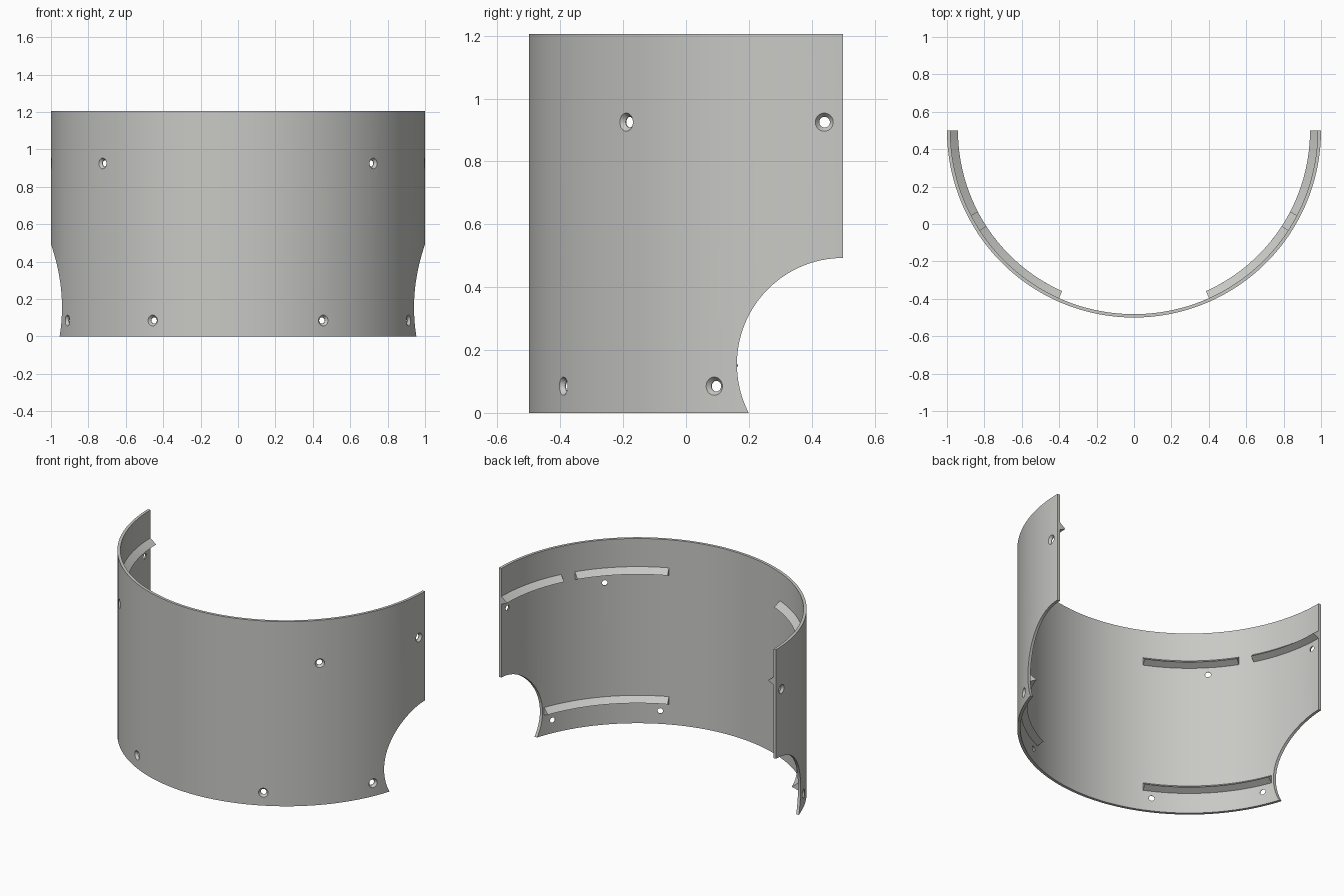
import bpy, bmesh, math
from mathutils import Vector, Matrix

if "Cube" in bpy.data.objects:
    bpy.data.objects.remove(bpy.data.objects["Cube"])

CY, R_OUT, R_IN, H = 0.5, 1.0, 0.982, 1.205   # arc centre y, radii, height

grey = bpy.data.materials.new("light_grey")
grey.diffuse_color = (0.58, 0.58, 0.56, 1)
grey.use_nodes = True
grey.node_tree.nodes["Principled BSDF"].inputs["Base Color"].default_value = grey.diffuse_color


def finish(name, bm, smooth=True):
    bmesh.ops.recalc_face_normals(bm, faces=bm.faces)
    me = bpy.data.meshes.new(name)
    bm.to_mesh(me)
    bm.free()
    ob = bpy.data.objects.new(name, me)
    bpy.context.collection.objects.link(ob)
    me.materials.append(grey)
    return ob


def smooth(ob):
    bpy.ops.object.select_all(action='DESELECT')
    ob.select_set(True)
    bpy.context.view_layer.objects.active = ob
    bpy.ops.object.shade_smooth_by_angle(angle=math.radians(25))


def radial(deg, side=1):
    """Outward direction; 0 is the side edge, 90 is the front."""
    a = math.radians(deg)
    return Vector((side * math.cos(a), -math.sin(a), 0))


def arc_sweep(name, profile, a0, a1, steps):
    """Sweep a (radius, z) profile about the shell axis."""
    bm = bmesh.new()
    rings = []
    for i in range(steps + 1):
        d = radial(a0 + (a1 - a0) * i / steps)
        rings.append([bm.verts.new((d.x * r, CY + d.y * r, z)) for r, z in profile])
    n = len(profile)
    for p, q in zip(rings, rings[1:]):
        for j in range(n):
            k = (j + 1) % n
            bm.faces.new((p[j], p[k], q[k], q[j]))
    bm.faces.new(rings[0])
    bm.faces.new(rings[-1][::-1])
    return finish(name, bm)


# Half-round shell
shell = arc_sweep("shell", [(R_IN, 0), (R_OUT, 0), (R_OUT, H), (R_IN, H)], 0, 180, 120)

# Cutter for the round notches at both lower rear corners
bm = bmesh.new()
bmesh.ops.create_cone(bm, cap_ends=True, segments=128, radius1=0.338, radius2=0.338, depth=3,
                      matrix=Matrix.Translation((0, 0.5, 0.155)) @ Matrix.Rotation(math.pi / 2, 4, 'Y'))
cutters = [finish("notch_cutter", bm)]

# Cutters for the countersunk screw holes (angle, height)
for side in (1, -1):
    for y, z in ((0.44, 0.925), (-0.19, 0.925), (0.09, 0.085), (-0.39, 0.085)):
        d = radial(math.degrees(math.asin(CY - y)), side)
        rot = d.to_track_quat('Z', 'Y').to_matrix().to_4x4()
        bm = bmesh.new()
        prof = [(0.017, 0.95), (0.017, 0.985), (0.029, 1.0), (0.037, 1.01)]
        rings = []
        for r, h in prof:
            rings.append([bm.verts.new(rot @ Vector((r * math.cos(t * math.tau / 32),
                                                     r * math.sin(t * math.tau / 32), h))
                                       + Vector((0, CY, z))) for t in range(32)])
        for p, q in zip(rings, rings[1:]):
            for j in range(32):
                k = (j + 1) % 32
                bm.faces.new((p[j], p[k], q[k], q[j]))
        bm.faces.new(rings[0][::-1])
        bm.faces.new(rings[-1])
        cutters.append(finish("screw_hole_cutter", bm))

# Cut the shell, then drop the cutters
bpy.context.view_layer.objects.active = shell
for c in cutters:
    m = shell.modifiers.new("cut", 'BOOLEAN')
    m.operation, m.solver, m.object = 'DIFFERENCE', 'EXACT', c
    bpy.ops.object.modifier_apply(modifier=m.name)
for c in cutters:
    bpy.data.objects.remove(c)
smooth(shell)

# Triangular ribs on the inside (name, start angle, end angle, height of the ridge)
for name, a0, a1, z in (("upper_rear_rib", 0, 27.6, 0.99),
                        ("upper_front_rib", 32.9, 65.9, 0.99),
                        ("lower_rib", 20.8, 65.9, 0.15)):
    prof = [(0.985, z - 0.02), (0.985, z + 0.034), (0.941, z)]
    for side, label in ((1, "right_"), (-1, "left_")):
        s, e = (a0, a1) if side == 1 else (180 - a0, 180 - a1)
        smooth(arc_sweep(label + name, prof, s, e, 28))
